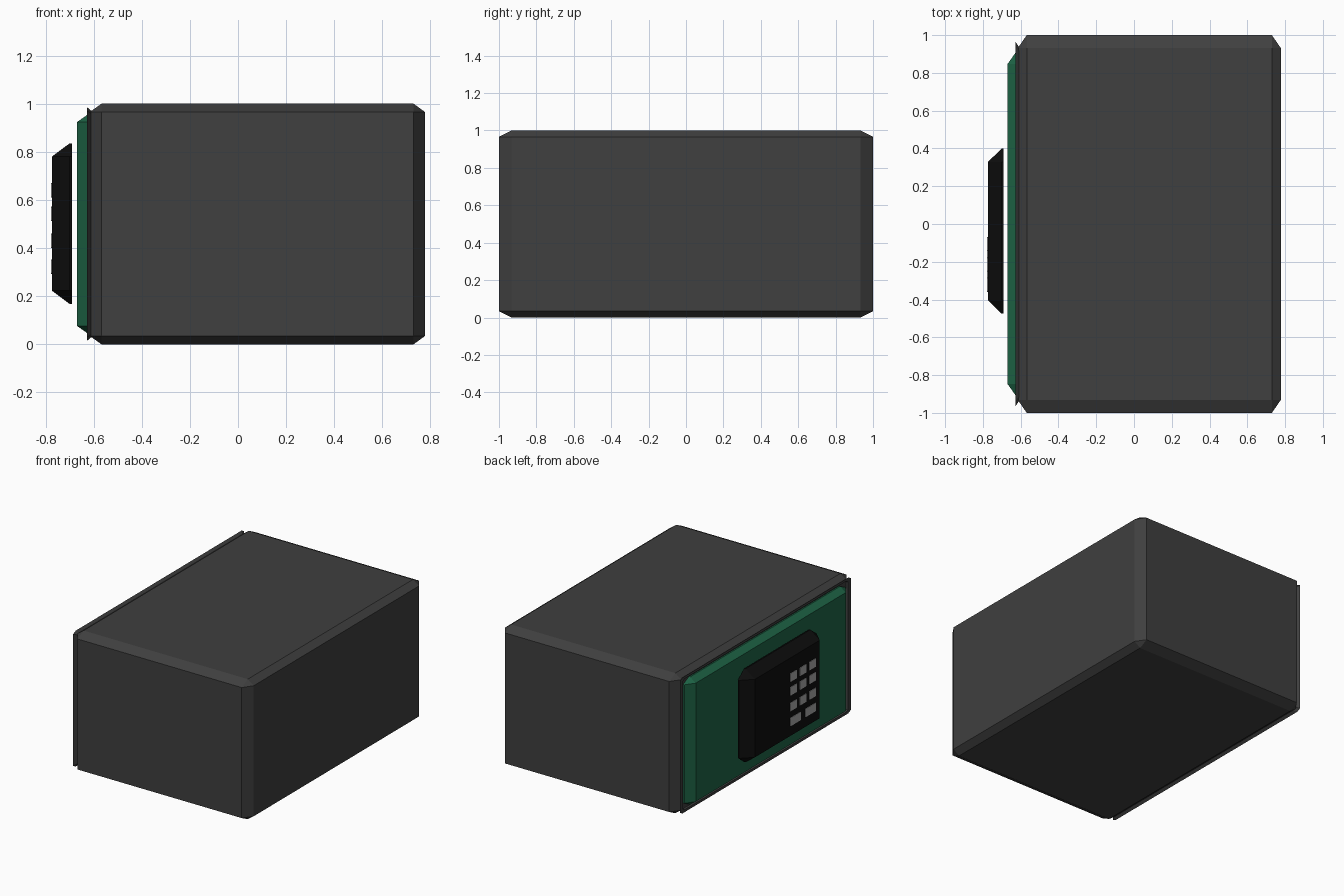
import bpy, bmesh
from mathutils import Vector

if "Cube" in bpy.data.objects:
    bpy.data.objects.remove(bpy.data.objects["Cube"])

def material(name, rgb):
    m = bpy.data.materials.new(name)
    m.diffuse_color = (*rgb, 1)
    m.use_nodes = True
    m.node_tree.nodes["Principled BSDF"].inputs["Base Color"].default_value = m.diffuse_color
    return m

DARK = material("dark_steel", (0.05, 0.05, 0.05))
GREEN = material("green_paint", (0.013, 0.13, 0.062))
BLACK = material("black_plastic", (0.004, 0.004, 0.004))
LIGHT = material("light_keys", (0.4, 0.4, 0.4))

def finish(bm, name, mat):
    bmesh.ops.recalc_face_normals(bm, faces=bm.faces)
    me = bpy.data.meshes.new(name)
    bm.to_mesh(me)
    bm.free()
    me.materials.append(mat)
    ob = bpy.data.objects.new(name, me)
    bpy.context.collection.objects.link(ob)
    return ob

def chamfer_box(name, lo, hi, frac, mat, cut_x=None):
    """Chamfered cube stretched to fit lo..hi; frac is chamfer / half size."""
    bm = bmesh.new()
    bmesh.ops.create_cube(bm, size=2)
    bmesh.ops.bevel(bm, geom=bm.edges[:], offset=frac, offset_type='OFFSET',
                    segments=1, affect='EDGES')
    lo, hi = Vector(lo), Vector(hi)
    bmesh.ops.scale(bm, vec=(hi - lo) / 2, verts=bm.verts)
    bmesh.ops.translate(bm, vec=(hi + lo) / 2, verts=bm.verts)
    if cut_x is not None:
        cut = bmesh.ops.bisect_plane(bm, geom=bm.verts[:] + bm.edges[:] + bm.faces[:],
                                     plane_co=(cut_x, 0, 0), plane_no=(1, 0, 0),
                                     clear_outer=True)
        edges = [e for e in cut['geom_cut'] if isinstance(e, bmesh.types.BMEdge)]
        bmesh.ops.contextual_create(bm, geom=edges)
    return finish(bm, name, mat)

def ring(name, sections, mat):
    """Closed frame from octagonal loops: (x, half y, half z, corner cut)."""
    bm = bmesh.new()
    loops = []
    for x, hy, hz, c in sections:
        quarter = [(hy, hz - c / 2), (hy - c, hz)]
        pts = (quarter + [(-y, z) for y, z in reversed(quarter)]
               + [(-y, -z) for y, z in quarter]
               + [(y, -z) for y, z in reversed(quarter)])
        loops.append([bm.verts.new((x, y, z + 0.5)) for y, z in pts])
    for i, a in enumerate(loops):
        b = loops[(i + 1) % len(loops)]
        for k in range(8):
            n = (k + 1) % 8
            bm.faces.new((a[k], a[n], b[n], b[k]))
    return finish(bm, name, mat)

# Main cabinet
chamfer_box("cabinet", (-0.615, -1, 0), (0.777, 1, 1), 0.068, DARK)

# Flared rim around the door opening
ring("door_rim", [(-0.605, 0.93, 0.467, 0.02), (-0.627, 0.965, 0.485, 0.03),
                  (-0.627, 0.93, 0.467, 0.02), (-0.605, 0.92, 0.462, 0.02)], DARK)

# Door slab, seated in the cabinet
chamfer_box("door", (-0.67, -0.91, 0.045), (0.62, 0.91, 0.955), 0.07, GREEN, cut_x=-0.58)

# Keypad housing
chamfer_box("keypad_housing", (-0.774, -0.475, 0.168), (0.12, 0.4, 0.835), 0.165,
            BLACK, cut_x=-0.69)

# Keys: three rows of three, then two wide keys
def key(name, y, width, z):
    chamfer_box(name, (-0.778, y - width, z), (-0.762, y, z + 0.06), 0.08, LIGHT)

for r, z in enumerate((0.61, 0.512, 0.4)):
    for c, y in enumerate((-0.068, -0.176, -0.284)):
        key(f"key_{r}_{c}", y, 0.075, z)
for c, y in enumerate((-0.068, -0.24)):
    key(f"wide_key_{c}", y, 0.118, 0.293)
